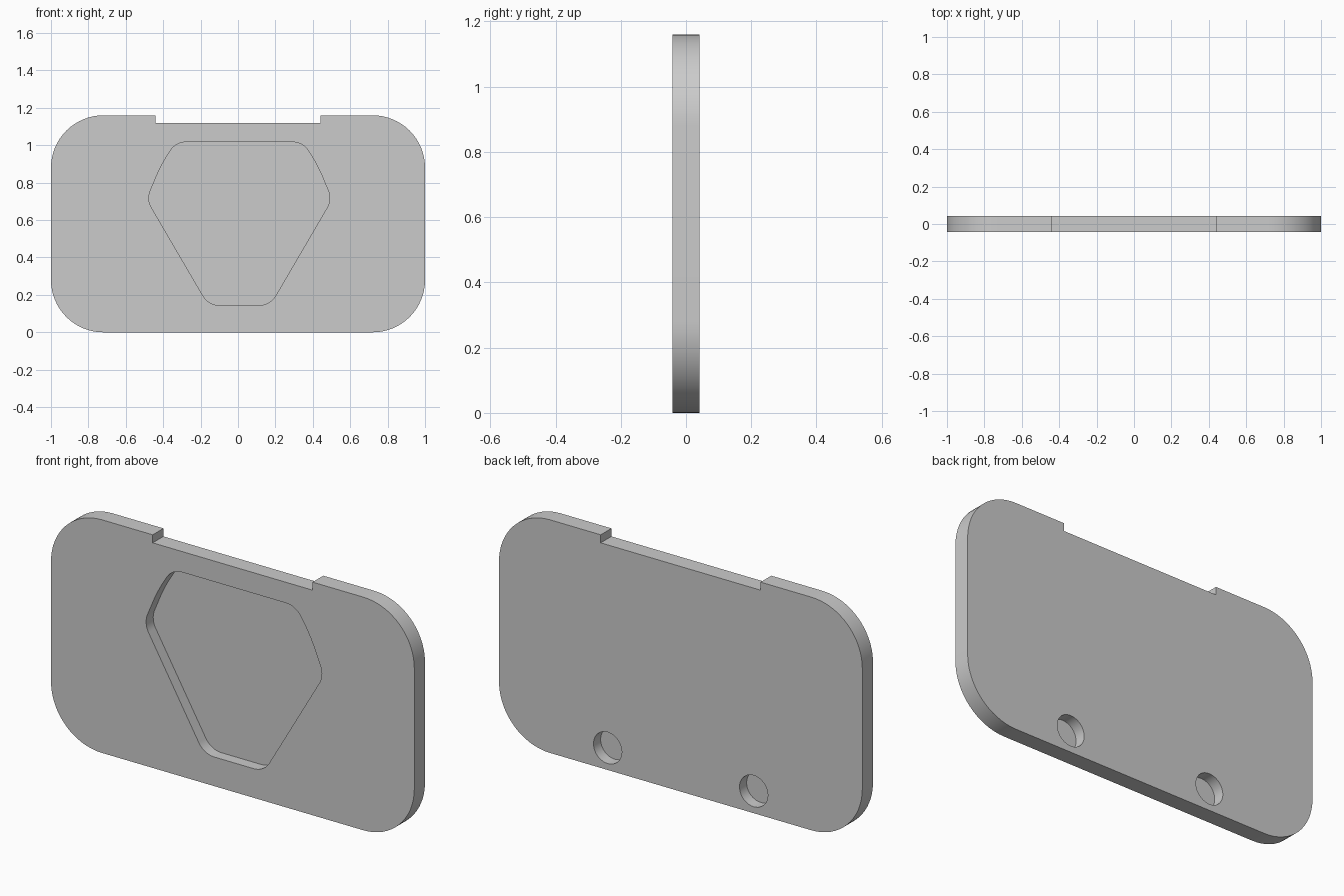
import bpy, bmesh, math
from mathutils import Vector

cube = bpy.data.objects.get("Cube")
if cube:
    bpy.data.objects.remove(cube, do_unlink=True)

HALF_T = 0.042      # half the plate thickness
DEPTH = 0.056       # depth of the pocket and the holes
HEIGHT = 1.16

grey = bpy.data.materials.new("plain grey")
grey.use_nodes = True
grey.diffuse_color = (0.6, 0.6, 0.6, 1)
grey.node_tree.nodes["Principled BSDF"].inputs["Base Color"].default_value = (0.6, 0.6, 0.6, 1)


def fillet(corners, steps=10):
    """Round each (x, z, radius) corner of a convex-cornered outline."""
    out = []
    for i, (x, z, r) in enumerate(corners):
        p = Vector((x, z))
        if r == 0:
            out.append(p)
            continue
        a = (Vector(corners[i - 1][:2]) - p).normalized()
        b = (Vector(corners[(i + 1) % len(corners)][:2]) - p).normalized()
        half = a.angle(b) / 2
        centre = p + (a + b).normalized() * r / math.sin(half)
        start = p + a * r / math.tan(half) - centre
        end = p + b * r / math.tan(half) - centre
        turn = start.angle(end)
        for k in range(steps + 1):
            t = k / steps
            out.append(centre + (start * math.sin((1 - t) * turn)
                                 + end * math.sin(t * turn)) / math.sin(turn))
    return out


def mirrored(half):
    """Close a right-hand outline with its mirror image."""
    return half + [(-x, z, r) for x, z, r in reversed(half)]


def prism(name, outline, y0, y1, shift=0):
    """Extrude an x-z outline from y0 to y1."""
    bm = bmesh.new()
    face = bm.faces.new([bm.verts.new((p.x + shift, y0, p.y)) for p in outline])
    new = bmesh.ops.extrude_face_region(bm, geom=[face])["geom"]
    bmesh.ops.translate(bm, vec=(0, y1 - y0, 0),
                        verts=[v for v in new if isinstance(v, bmesh.types.BMVert)])
    bmesh.ops.recalc_face_normals(bm, faces=bm.faces)
    mesh = bpy.data.meshes.new(name)
    bm.to_mesh(mesh)
    bm.free()
    mesh.materials.append(grey)
    obj = bpy.data.objects.new(name, mesh)
    bpy.context.collection.objects.link(obj)
    return obj


def cut(target, cutter):
    """Subtract the cutter, then discard it."""
    cutter.hide_render = True
    mod = target.modifiers.new("cut", "BOOLEAN")
    mod.operation = "DIFFERENCE"
    mod.solver = "EXACT"
    mod.object = cutter
    bpy.context.view_layer.objects.active = target
    bpy.ops.object.modifier_apply(modifier=mod.name)
    bpy.data.objects.remove(cutter, do_unlink=True)


# Rounded plate with the shallow notch in its top edge
plate = prism("plate", fillet(mirrored([
    (0.44, HEIGHT - 0.04, 0), (0.44, HEIGHT, 0),
    (1, HEIGHT, 0.28), (1, 0, 0.28)]), 16), -HALF_T, HALF_T)

# Shield-shaped pocket in the front
pocket = fillet(mirrored([
    (0.34, 1.017, 0.1), (0.42, 0.89, 0.8), (0.495, 0.71, 0.1), (0.165, 0.145, 0.1)]))
cut(plate, prism("pocket_cutter", pocket, -HALF_T - 0.05, -HALF_T + DEPTH, 0.007))

# Two blind round holes in the back
for side in (-1, 1):
    ring = [Vector((0.078 * math.cos(a), 0.11 + 0.078 * math.sin(a)))
            for a in (math.tau * i / 40 for i in range(40))]
    cut(plate, prism("hole_cutter", ring, HALF_T - DEPTH, HALF_T + 0.05, side * 0.402))

# Smooth the rounded walls, keep the rims sharp
bpy.ops.object.select_all(action="DESELECT")
plate.select_set(True)
bpy.context.view_layer.objects.active = plate
bpy.ops.object.shade_smooth_by_angle(angle=math.radians(30))
